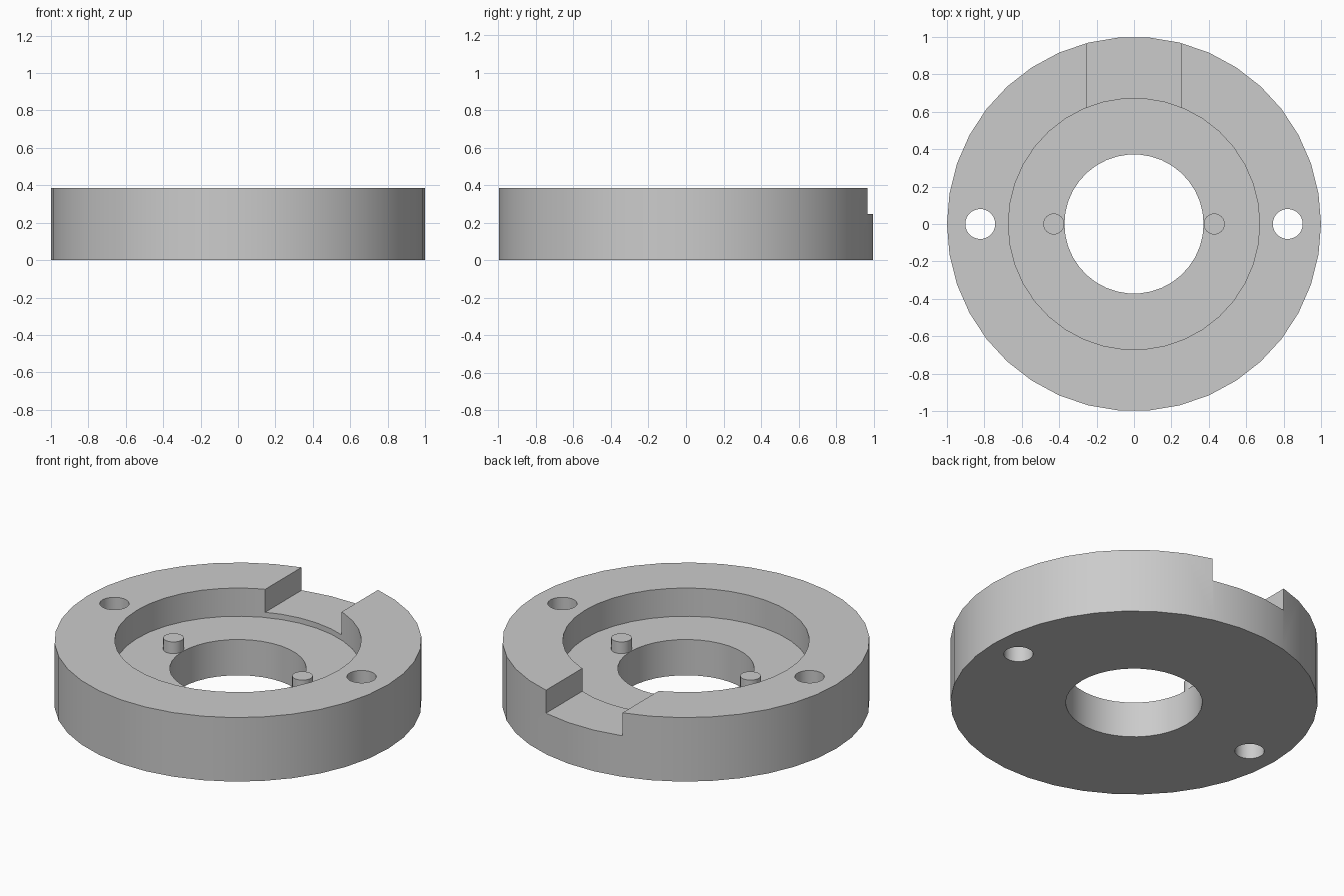
import bpy, bmesh, math

SEGMENTS = 38
TOP, NOTCH_FLOOR, RECESS_FLOOR = 0.385, 0.247, 0.215
OUTER_R, RECESS_R, BORE_R = 1.0, 0.672, 0.372

cube = bpy.data.objects.get("Cube")
if cube:
    bpy.data.objects.remove(cube, do_unlink=True)

# Single plain grey metal
metal = bpy.data.materials.new("grey metal")
metal.use_nodes = True
GREY = (0.6, 0.6, 0.6, 1)
metal.diffuse_color = GREY
metal.node_tree.nodes["Principled BSDF"].inputs["Base Color"].default_value = GREY


def make_object(name, bm):
    bmesh.ops.recalc_face_normals(bm, faces=bm.faces)
    mesh = bpy.data.meshes.new(name)
    bm.to_mesh(mesh)
    bm.free()
    mesh.materials.append(metal)
    obj = bpy.data.objects.new(name, mesh)
    bpy.context.collection.objects.link(obj)
    return obj


def lathe(name, profile):
    """Turn a closed (radius, height) profile around the z axis."""
    bm = bmesh.new()
    rings = []
    for i in range(SEGMENTS):
        a = 2 * math.pi * i / SEGMENTS
        rings.append([bm.verts.new((r * math.cos(a), r * math.sin(a), z)) for r, z in profile])
    n = len(profile)
    for i, ring in enumerate(rings):
        following = rings[(i + 1) % SEGMENTS]
        for j in range(n):
            k = (j + 1) % n
            bm.faces.new((ring[j], following[j], following[k], ring[k]))
    return make_object(name, bm)


def cylinder(name, x, radius, z0, z1):
    bm = bmesh.new()
    bmesh.ops.create_cone(bm, cap_ends=True, segments=SEGMENTS,
                          radius1=radius, radius2=radius, depth=z1 - z0)
    bmesh.ops.translate(bm, verts=bm.verts, vec=(x, 0, (z0 + z1) / 2))
    return make_object(name, bm)


def box(name, low, high):
    bm = bmesh.new()
    bmesh.ops.create_cube(bm, size=1)
    for v in bm.verts:
        v.co = [low[i] if v.co[i] < 0 else high[i] for i in range(3)]
    return make_object(name, bm)


def cut(target, cutter):
    cutter.hide_render = True
    mod = target.modifiers.new("cut", "BOOLEAN")
    mod.operation = "DIFFERENCE"
    mod.solver = "EXACT"
    mod.object = cutter
    bpy.context.view_layer.objects.active = target
    bpy.ops.object.modifier_apply(modifier=mod.name)
    bpy.data.objects.remove(cutter, do_unlink=True)


# Ring body with bore and stepped recess
body = lathe("ring_body", [
    (BORE_R, 0), (OUTER_R, 0), (OUTER_R, TOP),
    (RECESS_R, TOP), (RECESS_R, RECESS_FLOOR), (BORE_R, RECESS_FLOOR),
])

# Notch through the back wall
cut(body, box("notch_cutter", (-0.254, 0.4, NOTCH_FLOOR), (0.254, 1.2, 0.6)))

# Mounting holes through the rim
for side in (-1, 1):
    cut(body, cylinder("hole_cutter", side * 0.822, 0.08, -0.1, 0.6))

# Locating pins beside the bore
parts = [body]
for name, side in (("left_pin", 1), ("right_pin", -1)):
    parts.append(cylinder(name, side * 0.429, 0.056, RECESS_FLOOR, 0.285))

# Smooth curved walls, sharp rims
for obj in parts:
    bpy.ops.object.select_all(action="DESELECT")
    obj.select_set(True)
    bpy.context.view_layer.objects.active = obj
    bpy.ops.object.shade_smooth_by_angle(angle=math.radians(30))
